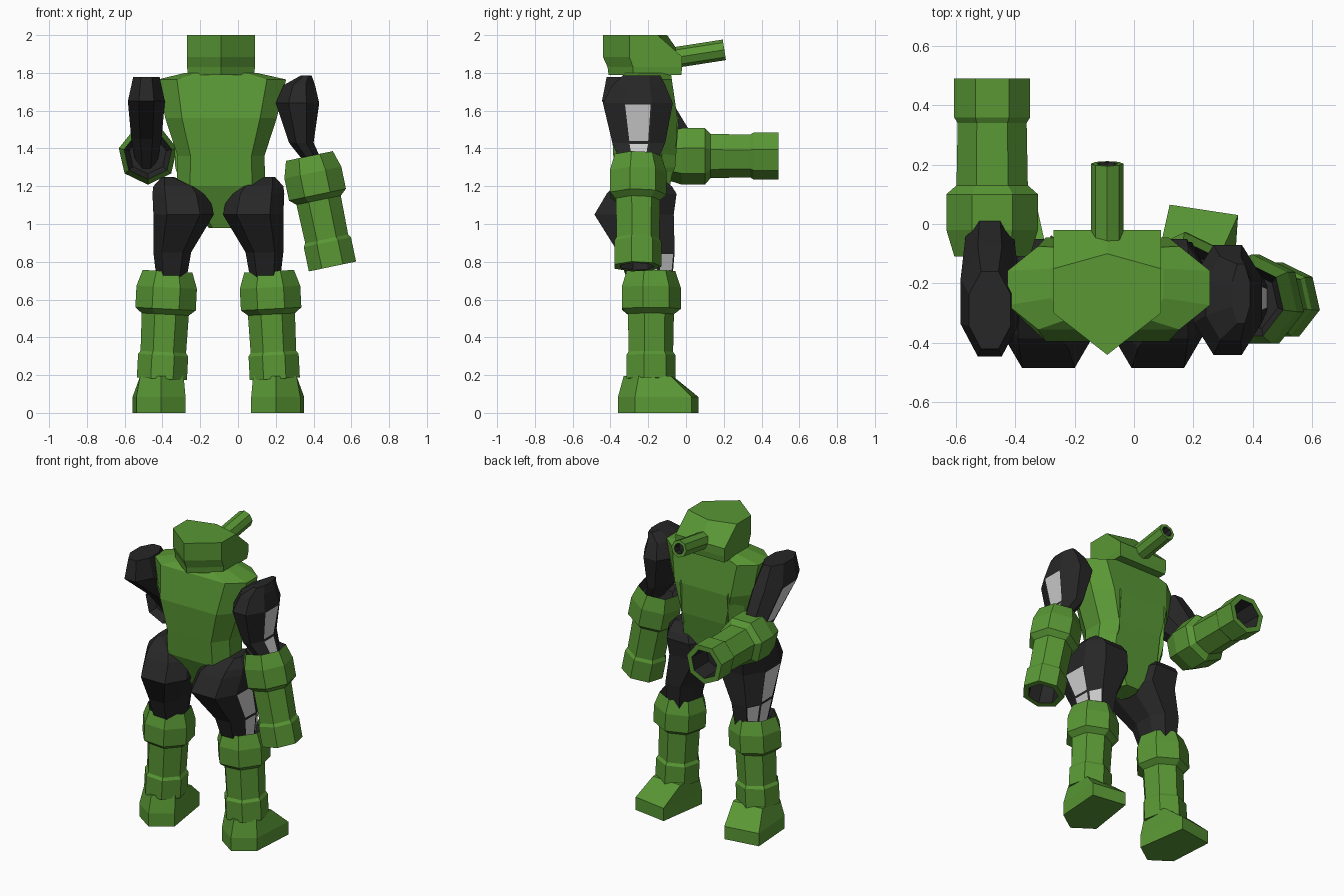
import bpy, bmesh
from math import sin, cos, pi
from mathutils import Vector

if "Cube" in bpy.data.objects:
    bpy.data.objects.remove(bpy.data.objects["Cube"])


def material(name, color):
    m = bpy.data.materials.new(name)
    m.diffuse_color = (*color, 1)
    m.use_nodes = True
    m.node_tree.nodes["Principled BSDF"].inputs["Base Color"].default_value = m.diffuse_color
    return m


GREEN = material("green_armour", (0.10, 0.31, 0.035))
BLACK = material("black_joint", (0.02, 0.02, 0.02))
GREY = material("grey_panel", (0.6, 0.6, 0.6))
MID = -0.104  # body symmetry plane


def skin(name, rings, mat, grey=(), dark=(), side=1):
    """Join rings of points into a closed flat-faced shell.
    grey = (ring, side) inset panels, dark = bands of black lining."""
    bm = bmesh.new()
    vs = [[bm.verts.new((MID + side * (p[0] - MID), p[1], p[2])) for p in r] for r in rings]
    n = len(rings[0])
    panels = []
    for i in range(len(vs) - 1):
        for k in range(n):
            j = (k + 1) % n
            f = bm.faces.new((vs[i][k], vs[i][j], vs[i + 1][j], vs[i + 1][k]))
            if i in dark:
                f.material_index = 2
            if (i, k) in grey:
                panels.append(f)
    for end in (vs[0], vs[-1]):
        bm.faces.new(end).material_index = 2 if dark else 0
    bmesh.ops.recalc_face_normals(bm, faces=bm.faces[:])
    if panels:
        bmesh.ops.inset_individual(bm, faces=panels, thickness=0.012)
        for f in panels:
            f.material_index = 1
    me = bpy.data.meshes.new(name)
    bm.to_mesh(me)
    bm.free()
    for m in (mat, GREY, BLACK):
        me.materials.append(m)
    ob = bpy.data.objects.new(name, me)
    bpy.context.collection.objects.link(ob)
    return ob


def loft(name, rows, mat, flat=.414, **kw):
    """Stack of level chamfered boxes: rows of x, y, z, half width, half depth."""
    shape = [(1, .414), (flat, 1), (-flat, 1), (-1, .414),
             (-1, -.414), (-flat, -1), (flat, -1), (1, -.414)]
    return skin(name, [[(x + rx * u, y + ry * v, z) for u, v in shape]
                       for x, y, z, rx, ry in rows], mat, **kw)


def tube(name, a, b, profile, ref, n=7, size=1, **kw):
    """Polygonal tube from a to b; profile of (fraction along, radius); ref points at a corner."""
    a, b = Vector(a), Vector(b)
    d = (b - a).normalized()
    u = Vector(ref)
    u = (u - d * u.dot(d)).normalized()
    w = d.cross(u)
    rings = [[a.lerp(b, t) + r * size * (u * cos(2 * pi * k / n) + w * sin(2 * pi * k / n))
              for k in range(n)] for t, r in profile]
    return skin(name, rings, GREEN, **kw)


CUFF = [(.08, .1), (0, .13), (.15, .158), (.35, .158), (.4, .123), (.75, .119),
        (.78, .131), (1, .131), (1, .095), (.75, .09)]
LINING = (0, 8)

# Torso
loft("torso", [(-.09, -.2, 1.8, .19, .12), (-.085, -.215, 1.765, .34, .14),
               (-.09, -.22, 1.56, .295, .175), (-.09, -.22, 1.36, .23, .165),
               (-.09, -.23, 1.2, .235, .145), (-.09, -.2, .98, .065, .08)], GREEN, flat=.7)

# Head with pointed back and sloping visor


def head_ring(z, front, corner, back, tip, w):
    return [(-.09 + x, y, z) for x, y in
            [(0, front), (w, corner), (w, back), (0, tip), (-w, back), (-w, corner)]]


skin("head", [head_ring(1.79, -.025, -.025, -.28, -.41, .175),
              head_ring(1.83, -.02, -.02, -.28, -.415, .18),
              head_ring(1.885, -.02, -.02, -.3, -.44, .18),
              head_ring(2.0, -.10, -.15, -.3, -.44, .18)], GREEN)
tube("mouth_tube", (-.09, -.1, 1.875), (-.09, .203, 1.922),
     [(0, .055), (1, .055), (1, .035), (.85, .033)], (0, .4, 1), n=8, dark=(2,))

# Upper arms
loft("upper_arm_right", [(.36, -.235, 1.785, .03, .10), (.325, -.25, 1.735, .083, .14),
                         (.315, -.255, 1.64, .115, .185), (.335, -.25, 1.43, .065, .14),
                         (.41, -.25, 1.31, .045, .09)],
     BLACK, grey=[(2, 7), (3, 7)])
loft("upper_arm_left", [(-.485, -.29, 1.778, .07, .13), (-.485, -.26, 1.65, .098, .185),
                        (-.485, -.075, 1.45, .08, .12), (-.485, 0, 1.28, .05, .05)],
     BLACK, grey=[(1, 3)])

# Forearm and forward-aimed cannon arm
tube("forearm_right", (.378, -.26, 1.36), (.5, -.26, .775), CUFF, (0, 1, 0), dark=LINING)
tube("cannon_left", (-.477, -.11, 1.366), (-.477, .49, 1.366), CUFF, (0, 0, -1), dark=LINING)

# Legs, feet and chest ridges, mirrored
for s, tag in ((1, "right"), (-1, "left")):
    loft("thigh_" + tag, [(.165, -.22, 1.25, .03, .08), (.11, -.23, 1.2, .13, .155),
                          (.095, -.235, 1.16, .15, .185), (.08, -.275, 1.05, .16, .21),
                          (.14, -.21, .85, .1, .15), (.145, -.19, .68, .075, .115)],
         BLACK, flat=.55, grey=[(3, 7), (4, 7), (4, 0)], side=s)
    tube("shin_" + tag, (.165, -.192, .75), (.195, -.192, .18), CUFF, (0, 1, 0),
         size=1.04, dark=LINING, side=s)
    sole = [(.12, .065), (.35, .03), (.33, -.27), (.2, -.36), (.07, -.27)]
    ankle = [(.09, -.07), (.3, -.08), (.31, -.25), (.2, -.33), (.08, -.25)]
    skin("foot_" + tag, [[(x, y, 0) for x, y in sole], [(x, y, .085) for x, y in sole],
                         [(x, y, .195) for x, y in ankle]], GREEN, side=s)
    skin("chest_ridge_" + tag,
         [[(.07 + dx * k, y + dy * k, z) for dx, dy in ((-.05, -.03), (0, .02), (.06, -.06), (0, -.09))]
          for z, y, k in ((1.2, -.11, .4), (1.3, -.075, .9), (1.56, -.06, 1.1), (1.67, -.1, .4))],
         GREEN, side=s)
